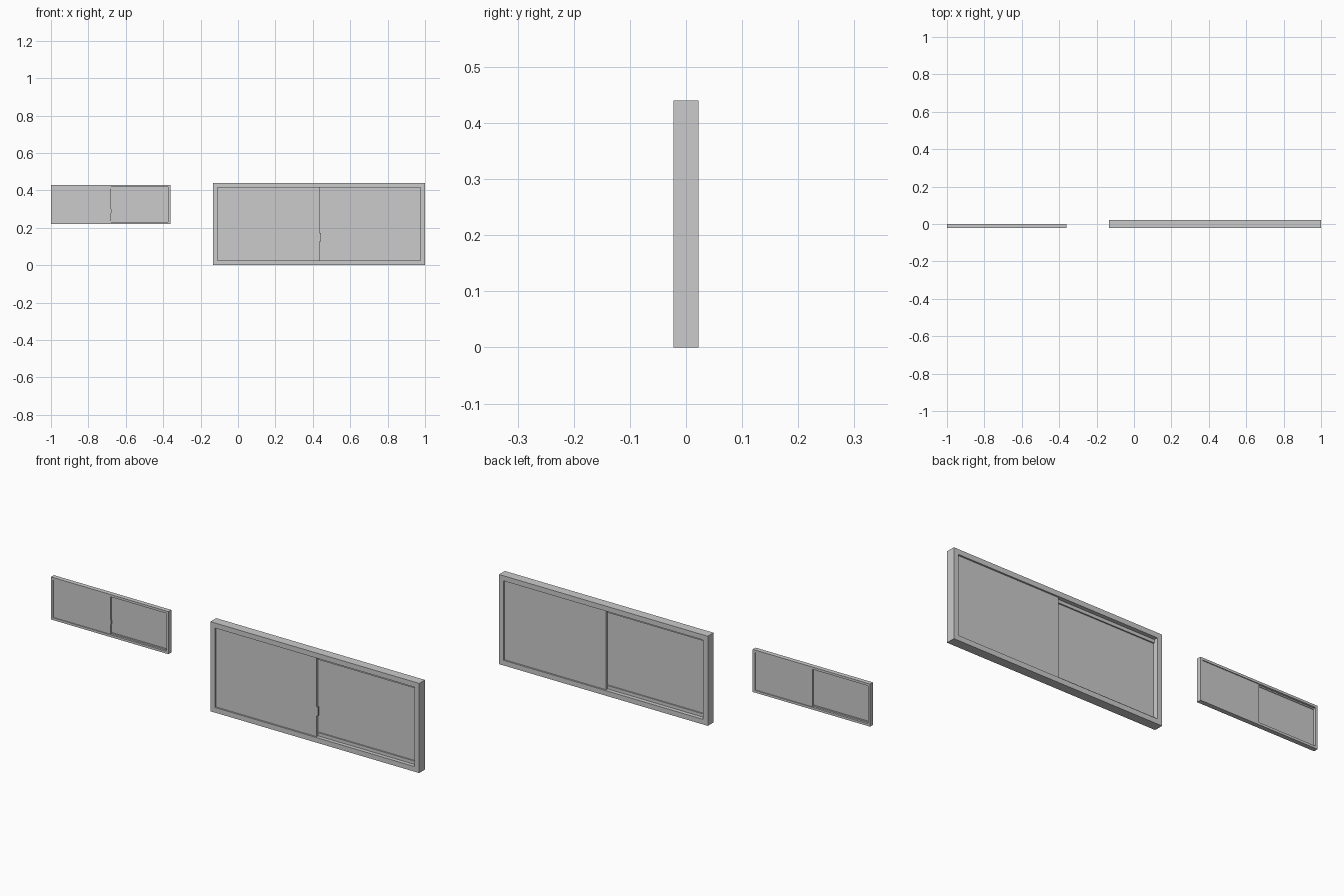
import bpy, bmesh
from mathutils import Vector

if "Cube" in bpy.data.objects:
    bpy.data.objects.remove(bpy.data.objects["Cube"])


def boxes(name, spans):
    """One object made of axis-aligned boxes given as (x0, x1, y0, y1, z0, z1)."""
    bm = bmesh.new()
    for x0, x1, y0, y1, z0, z1 in spans:
        for v in bmesh.ops.create_cube(bm, size=1)["verts"]:
            v.co = Vector((x0 + (v.co.x + .5) * (x1 - x0),
                           y0 + (v.co.y + .5) * (y1 - y0),
                           z0 + (v.co.z + .5) * (z1 - z0)))
    me = bpy.data.meshes.new(name)
    bm.to_mesh(me)
    bm.free()
    ob = bpy.data.objects.new(name, me)
    bpy.context.collection.objects.link(ob)
    return ob


def outer_frame(name, x0, x1, y0, y1, z0, z1, w):
    """Rectangular ring extruded through its depth."""
    bm = bmesh.new()
    loops = []
    for y in (y0, y1):
        for i in (0, w):
            loops.append([bm.verts.new(p) for p in (
                (x0 + i, y, z0 + i), (x1 - i, y, z0 + i),
                (x1 - i, y, z1 - i), (x0 + i, y, z1 - i))])
    fo, fi, bo, bi = loops
    for a, b in ((fo, fi), (fi, bi), (bi, bo), (bo, fo)):
        for k in range(4):
            n = (k + 1) % 4
            bm.faces.new((a[k], a[n], b[n], b[k]))
    bmesh.ops.recalc_face_normals(bm, faces=bm.faces)
    me = bpy.data.meshes.new(name)
    bm.to_mesh(me)
    bm.free()
    ob = bpy.data.objects.new(name, me)
    bpy.context.collection.objects.link(ob)


def sliding_window(tag, x0, x1, y0, y1, z0, z1, w, lip):
    d = y1 - y0
    mid = (x0 + x1) / 2 + 0.004 * d / 0.045
    at = lambda f: y0 + f * d
    a, b, lo, hi = x0 + w, x1 - w, z0 + w, z1 - w
    outer_frame(tag + "_frame", x0, x1, y0, y1, z0, z1, w)
    # track lips between the two panels
    boxes(tag + "_tracks", [(a, b, at(.42), at(.56), lo, lo + lip),
                            (a, b, at(.42), at(.56), hi - lip, hi)])
    # front panel on the left, rear panel on the right
    boxes(tag + "_front_panel", [(a, mid, at(.18), at(.42), lo, hi)])
    boxes(tag + "_rear_panel", [(mid - w * .5, b, at(.56), at(.82), lo, hi)])
    # finger latch on the meeting edge
    h = z1 - z0
    boxes(tag + "_latch", [(mid - .001, mid + .3 * w, at(.18), at(.36),
                            z0 + .29 * h, z0 + .39 * h)])


sliding_window("large_window", -0.134, 1.0, -0.0225, 0.0225, 0.0, 0.44, 0.025, 0.016)
sliding_window("small_window", -1.0, -0.362, -0.0225, 0.0, 0.219, 0.428, 0.0115, 0.006)
